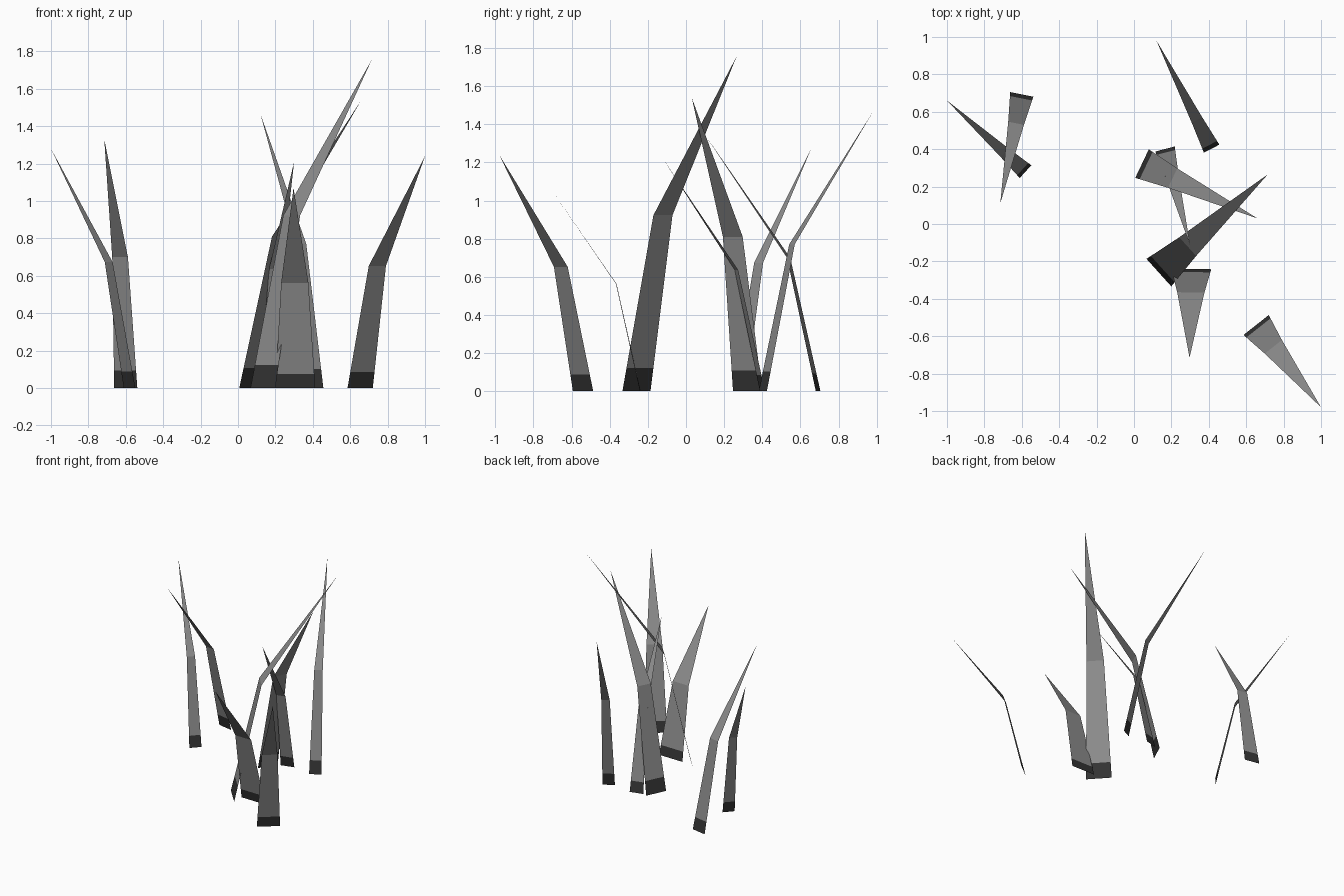
import bpy
import bmesh
from mathutils import Vector

cube = bpy.data.objects.get("Cube")
if cube:
    bpy.data.objects.remove(cube, do_unlink=True)


def make_material(name, value):
    mat = bpy.data.materials.new(name)
    mat.use_nodes = True
    color = (value, value, value, 1.0)
    mat.diffuse_color = color
    mat.node_tree.nodes["Principled BSDF"].inputs["Base Color"].default_value = color
    return mat


BLADE_GREY = make_material("blade grey", 0.26)
ROOT_GREY = make_material("dark root grey", 0.034)

# Shared blade proportions: height of band and bend, lean and width at the bend
BAND, BEND, BEND_LEAN, BEND_WIDTH = 0.07, 0.526, 0.265, 0.68


def grass_blade(name, root, tip, width):
    """A flat blade that leans from its root, bends once and ends in a point."""
    base = Vector((root[0], root[1], 0))
    top = Vector(tip)
    lean = Vector((top.x - base.x, top.y - base.y, 0))
    side = lean.cross(Vector((0, 0, 1))).normalized() * width / 2

    bm = bmesh.new()
    rows = []
    for height in (0, BAND, BEND):
        part = height / BEND
        centre = base + lean * BEND_LEAN * part
        centre.z = top.z * height
        half = side * (1 - (1 - BEND_WIDTH) * part)
        rows.append((bm.verts.new(centre - half), bm.verts.new(centre + half)))
    for i, (low, high) in enumerate(zip(rows, rows[1:])):
        face = bm.faces.new((low[0], low[1], high[1], high[0]))
        face.material_index = 1 if i == 0 else 0
    bm.faces.new((rows[-1][0], rows[-1][1], bm.verts.new(top)))

    # Faces look up, away from the lean
    for face in bm.faces:
        face.normal_update()
        if face.normal.z < 0:
            face.normal_flip()

    mesh = bpy.data.meshes.new(name)
    bm.to_mesh(mesh)
    bm.free()
    mesh.materials.append(BLADE_GREY)
    mesh.materials.append(ROOT_GREY)
    bpy.context.collection.objects.link(bpy.data.objects.new(name, mesh))


# Left-hand pair as seen from the front
grass_blade("outer_right_blade", (-0.58, 0.28), (-1.0, 0.66, 1.28), 0.092)
grass_blade("back_right_blade", (-0.60, 0.693), (-0.715, 0.11, 1.33), 0.126)

# Central clump
grass_blade("back_blade", (0.415, 0.403), (0.12, 0.98, 1.465), 0.093)
grass_blade("wide_middle_blade", (0.043, 0.323), (0.66, 0.03, 1.54), 0.169)
grass_blade("narrow_middle_blade", (0.166, 0.401), (0.30, -0.115, 1.21), 0.107)
grass_blade("tallest_blade", (0.133, -0.26), (0.715, 0.265, 1.755), 0.198)
grass_blade("front_blade", (0.306, -0.24), (0.297, -0.715, 1.07), 0.214)

# Lone blade at the front left corner
grass_blade("outer_left_blade", (0.653, -0.54), (1.0, -0.98, 1.24), 0.172)
